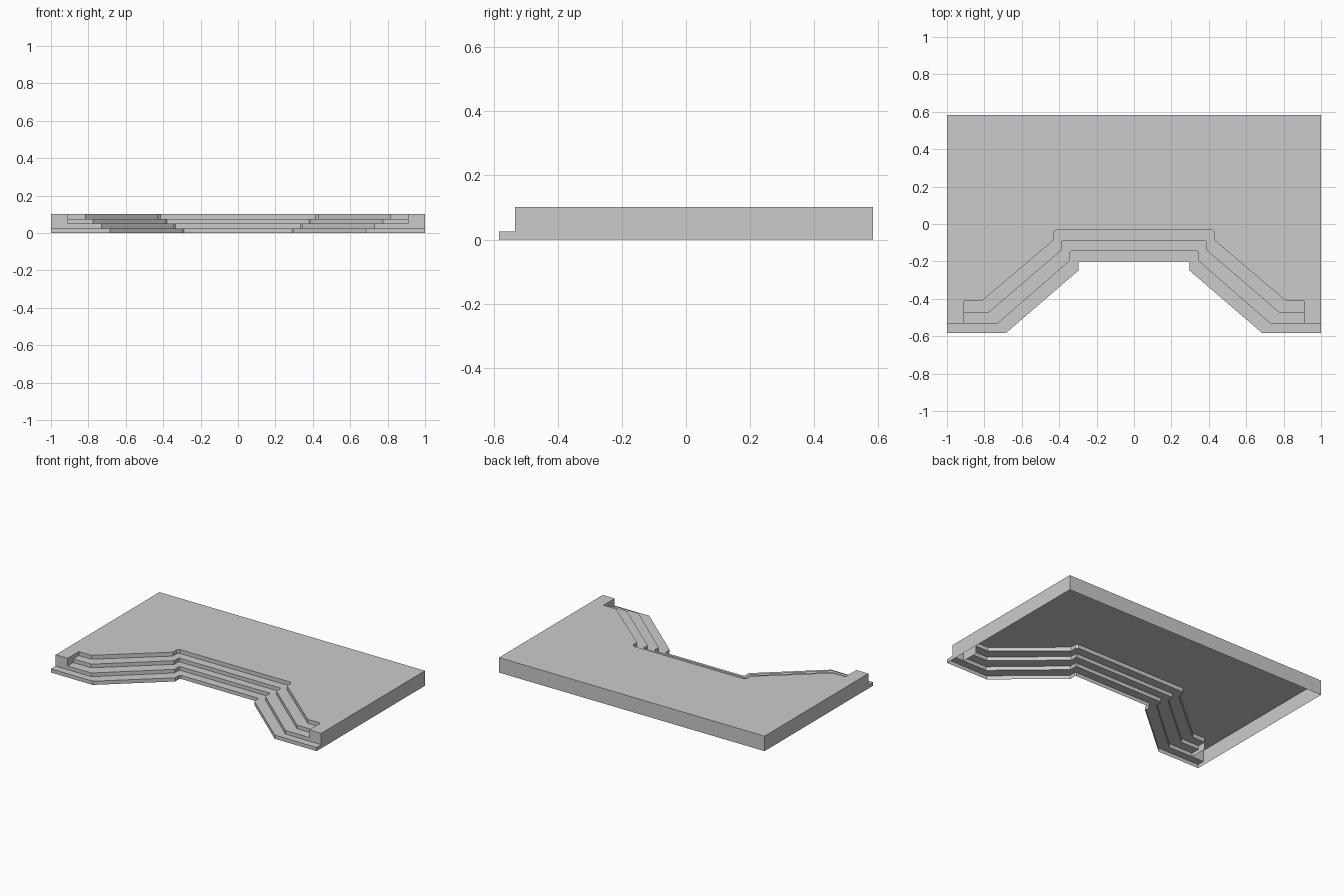
import bpy
import bmesh

cube = bpy.data.objects.get("Cube")
if cube:
    bpy.data.objects.remove(cube, do_unlink=True)

grey = bpy.data.materials.new("plain grey")
grey.use_nodes = True
color = (0.6, 0.6, 0.6, 1)
grey.diffuse_color = color
grey.node_tree.nodes["Principled BSDF"].inputs["Base Color"].default_value = color

HALF_DEPTH = 0.583
RISE = 0.025
TOP = 4 * RISE + 0.002
CHEEK = 0.91
PIER_Y = -0.533


def mirrored(half):
    """Full outline, left to right, from its +x half."""
    return [(-x, y) for x, y in reversed(half)] + half


def wall(bm, path, low, high):
    for (ax, ay), (bx, by) in zip(path, path[1:]):
        corners = [(ax, ay, low), (bx, by, low), (bx, by, high), (ax, ay, high)]
        bm.faces.new([bm.verts.new(c) for c in corners])


def flat(bm, outline, z):
    bm.faces.new([bm.verts.new((x, y, z)) for x, y in outline])


def finish(bm, name):
    bmesh.ops.remove_doubles(bm, verts=bm.verts, dist=0.0005)
    mesh = bpy.data.meshes.new(name)
    bm.to_mesh(mesh)
    bm.free()
    mesh.materials.append(grey)
    obj = bpy.data.objects.new(name, mesh)
    bpy.context.collection.objects.link(obj)


# Step edges, from the platform lip down to the lowest tread
lip = [(0.415, -0.03), (0.43, -0.045), (0.43, -0.087), (0.815, -0.413), (CHEEK, -0.413)]
upper = [(0.38, -0.088), (0.385, -0.093), (0.385, -0.137), (0.775, -0.472), (CHEEK, -0.472)]
middle = [(0.335, -0.143), (0.342, -0.15), (0.342, -0.195), (0.73, PIER_Y), (CHEEK, PIER_Y)]
lower = [(0.29, -0.2), (0.298, -0.208), (0.298, -0.25), (0.685, -HALF_DEPTH), (1, -HALF_DEPTH)]
edges = [mirrored(e) for e in (lip, upper, middle, lower)]

# Platform: floor, lip riser, cheeks, pier fronts and outer walls, open below
bm = bmesh.new()
pier = [(CHEEK, PIER_Y), (1, PIER_Y)]
floor = mirrored(lip + pier + [(1, HALF_DEPTH)])
flat(bm, floor, TOP)
wall(bm, edges[0], 3 * RISE, TOP)
wall(bm, [lip[-1]] + pier, RISE, TOP)
wall(bm, [(-x, y) for x, y in reversed([lip[-1]] + pier)], RISE, TOP)
wall(bm, [(1, PIER_Y), (1, HALF_DEPTH), (-1, HALF_DEPTH), (-1, PIER_Y)], 0, TOP)
finish(bm, "platform")

# Steps: a tread between neighbouring edges and a riser below its front
for i, name in enumerate(("upper_step", "middle_step", "lower_step")):
    bm = bmesh.new()
    back, front = edges[i], edges[i + 1]
    height = (3 - i) * RISE
    riser = front
    if i == 2:
        back = [(-1, PIER_Y)] + back + [(1, PIER_Y)]
        riser = [(-1, PIER_Y)] + front + [(1, PIER_Y)]
    flat(bm, front + back[::-1], height)
    wall(bm, riser, height - RISE, height)
    finish(bm, name)
